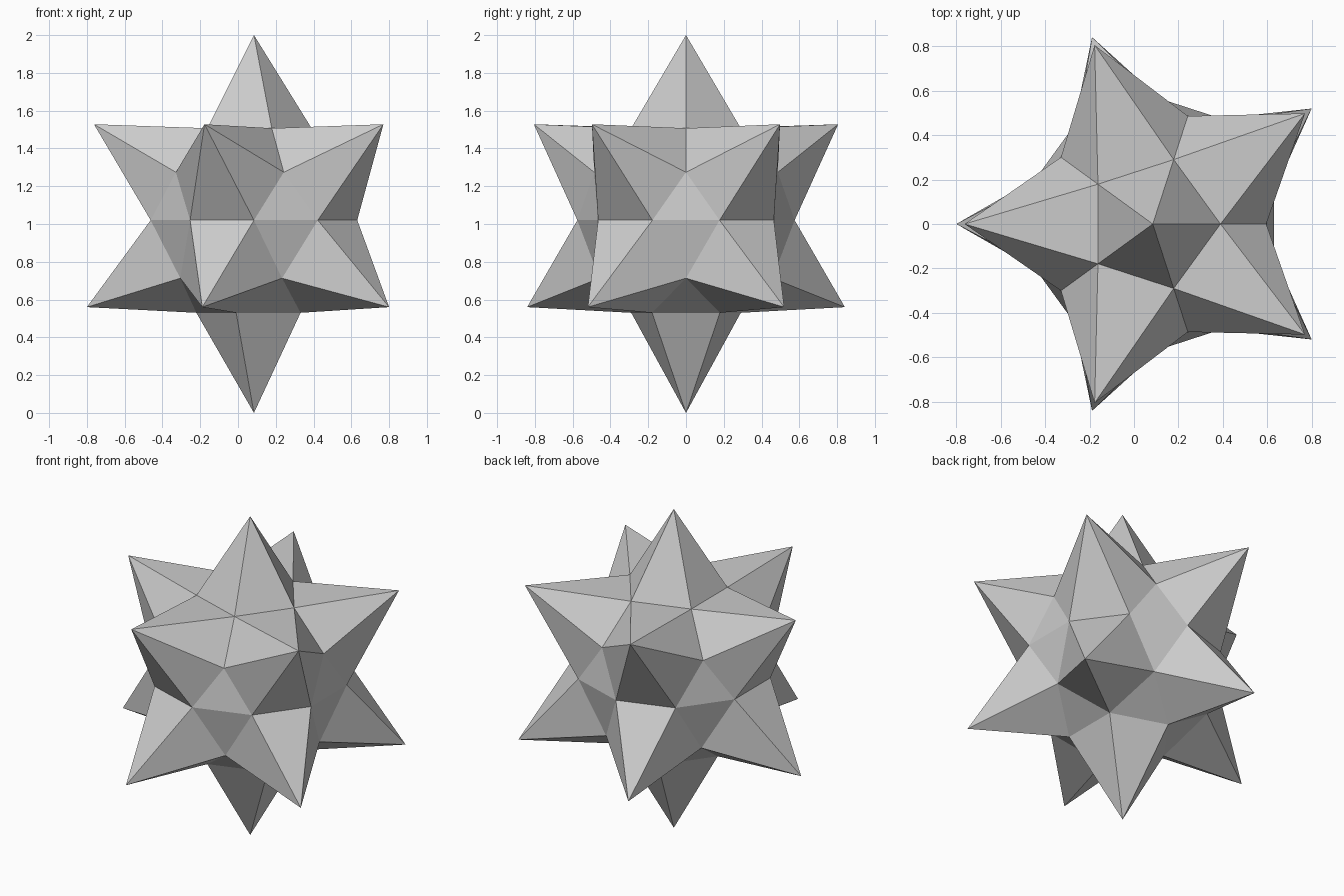
import bpy, bmesh, math

if "Cube" in bpy.data.objects:
    bpy.data.objects.remove(bpy.data.objects["Cube"])

CX = 0.0845  # five-fold axis position
bm = bmesh.new()


def ring(r, z, start, n=5):
    return [bm.verts.new((CX + r * math.cos(math.radians(start + 360 / n * k)),
                          r * math.sin(math.radians(start + 360 / n * k)), z))
            for k in range(n)]


def fan(tip, loop):
    for a, b in zip(loop, loop[1:] + loop[:1]):
        bm.faces.new((tip, a, b))


# Spike tips
top = bm.verts.new((CX, 0, 2.0))
bottom = bm.verts.new((CX, 0, 0.0))
up_tip = ring(0.847, 1.528, 36)
low_tip = ring(0.8845, 0.56, 36)

# Valley points between spikes
up_in = ring(0.305, 1.507, 0)
up_out = ring(0.511, 1.274, 0)
waist = ring(0.575, 1.02, 18, 10)
low_out = ring(0.482, 0.713, 0)
low_in = ring(0.305, 0.53, 36)

# Top and bottom spikes
fan(top, up_in)
fan(bottom, low_in[::-1])

for k in range(5):
    n = (k + 1) % 5
    w0, w1, wp = waist[2 * k], waist[2 * k + 1], waist[2 * k - 1]
    # Upper and lower side spikes
    fan(up_tip[k], [up_in[k], up_out[k], w0, w1, up_out[n], up_in[n]])
    # the inner base edge of each upper spike is shared with the top spike
    fan(low_tip[k], [w1, w0, low_out[k], low_in[k], low_out[n]])
    # Small triangles between the spikes
    bm.faces.new((up_out[k], wp, w0))
    bm.faces.new((low_out[k], w0, wp))
    bm.faces.new((low_out[k], low_in[k - 1], low_in[k]))

bmesh.ops.recalc_face_normals(bm, faces=bm.faces)
mesh = bpy.data.meshes.new("spiked_star")
bm.to_mesh(mesh)
bm.free()
obj = bpy.data.objects.new("spiked_star", mesh)
bpy.context.collection.objects.link(obj)
